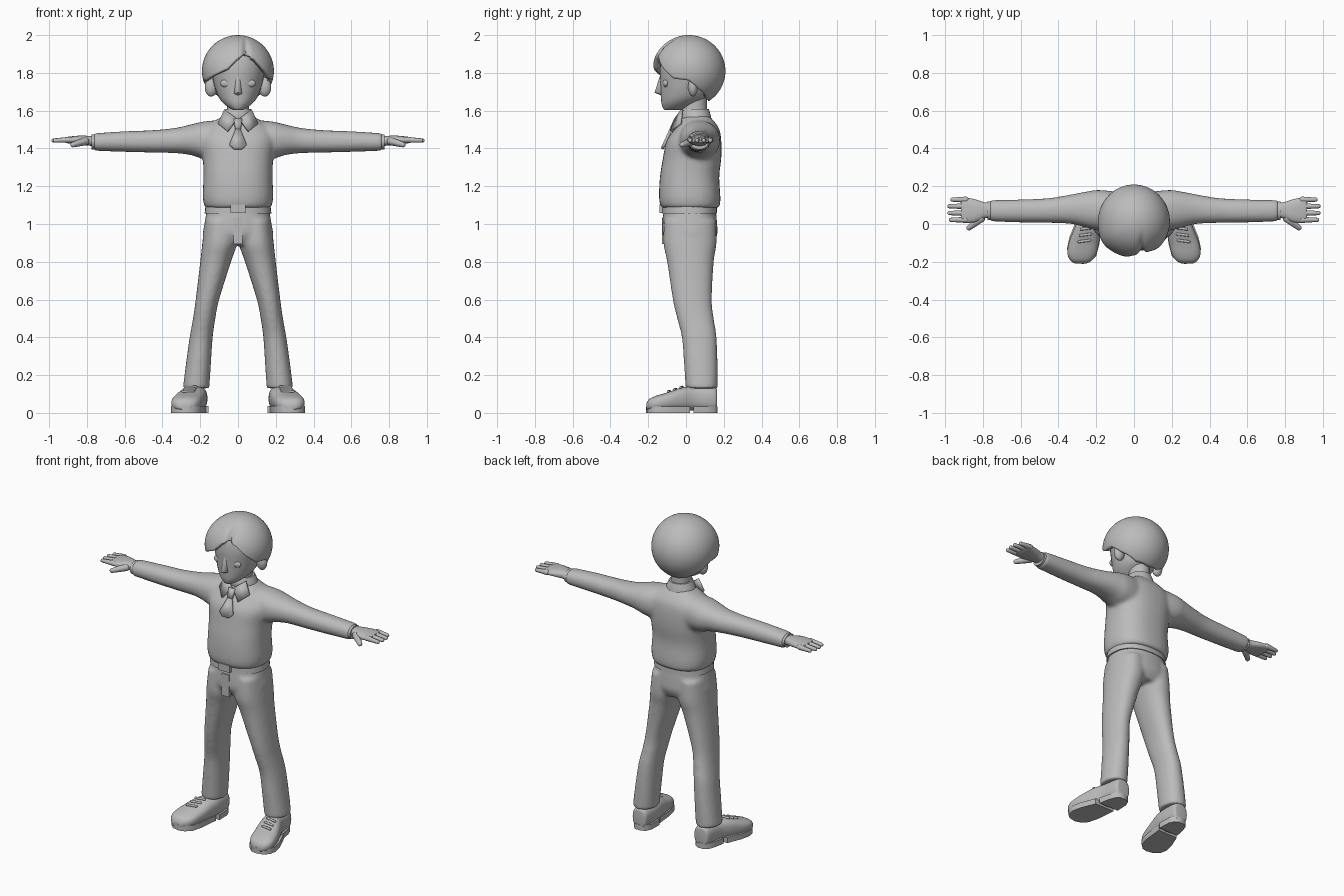
import bpy, bmesh, math
from mathutils import Vector, Matrix

if "Cube" in bpy.data.objects:
    bpy.data.objects.remove(bpy.data.objects["Cube"])

grey = bpy.data.materials.new("plain grey")
grey.diffuse_color = (0.5, 0.5, 0.5, 1)
grey.use_nodes = True
grey.node_tree.nodes["Principled BSDF"].inputs["Base Color"].default_value = grey.diffuse_color


def finish(name, bm, mirror=False, voxel=0, solid=0, offset=0, angle=40):
    """Turn a bmesh into a smooth-shaded object with its modifiers."""
    bmesh.ops.recalc_face_normals(bm, faces=bm.faces)
    me = bpy.data.meshes.new(name)
    bm.to_mesh(me)
    bm.free()
    me.shade_smooth()
    me.set_sharp_from_angle(angle=math.radians(angle))
    me.materials.append(grey)
    ob = bpy.data.objects.new(name, me)
    bpy.context.collection.objects.link(ob)
    if solid:
        m = ob.modifiers.new("Thickness", 'SOLIDIFY')
        m.thickness, m.offset = solid, offset
    if voxel:
        m = ob.modifiers.new("Blend", 'REMESH')
        m.mode, m.voxel_size, m.use_smooth_shade = 'VOXEL', voxel, True
        s = ob.modifiers.new("Soften", 'SMOOTH')
        s.factor, s.iterations = 0.5, 6
    if mirror:
        ob.modifiers.new("Mirror", 'MIRROR').use_mirror_merge = False
    return ob


def loft(bm, axis, rings, sign=1, power=2.0, n=32, sub=4):
    """Rings are (position on axis, lo, hi, lo, hi); splined between."""
    dense = []
    for i in range(len(rings) - 1):
        p = [rings[max(0, min(len(rings) - 1, i + k))] for k in (-1, 0, 1, 2)]
        for s in range(sub):
            t = s / sub
            dense.append([0.5 * (2*b + (c-a)*t + (2*a-5*b+4*c-d)*t*t + (3*b-a-3*c+d)*t**3)
                          for a, b, c, d in zip(*p)])
    dense.append(rings[-1])
    loops = []
    for t, a0, a1, b0, b1 in dense:
        loop = []
        for k in range(n):
            ang = 2 * math.pi * k / n
            c, s = math.cos(ang), math.sin(ang)
            u = (a0+a1)/2 + (a1-a0)/2 * math.copysign(abs(c)**(2/power), c)
            v = (b0+b1)/2 + (b1-b0)/2 * math.copysign(abs(s)**(2/power), s)
            x, y, z = {'z': (u, v, t), 'x': (t, u, v), 'y': (u, t, v)}[axis]
            loop.append(bm.verts.new((x * sign, y, z)))
        loops.append(loop)
    for l0, l1 in zip(loops, loops[1:]):
        for k in range(n):
            bm.faces.new((l0[k], l0[(k+1) % n], l1[(k+1) % n], l1[k]))
    bm.faces.new(loops[0])
    bm.faces.new(loops[-1])


def blob(bm, centre, radii):
    bmesh.ops.create_uvsphere(bm, u_segments=24, v_segments=14, radius=1,
                              matrix=Matrix.Translation(centre) @ Matrix.Diagonal((*radii, 1)))


def hull(bm, points):
    vs = [bm.verts.new(p) for p in points]
    bmesh.ops.convex_hull(bm, input=vs)


def capsule(bm, p, q, r0, r1):
    pts = []
    for c, r in ((p, r0), (q, r1)):
        for i in range(1, 8):
            for j in range(12):
                a, b = math.pi * i / 8, math.pi * j / 6
                pts.append(Vector(c) + r * Vector((math.cos(a), math.sin(a)*math.cos(b), math.sin(a)*math.sin(b))))
    hull(bm, pts)


def box(bm, centre, size):
    bmesh.ops.create_cube(bm, size=1, matrix=Matrix.Translation(centre) @ Matrix.Diagonal((*size, 1)))


# Sweater: torso and sleeves blended together
bm = bmesh.new()
loft(bm, 'z', [(1.085, -.168, .168, -.125, .168), (1.10, -.18, .18, -.137, .18), (1.15, -.187, .187, -.143, .182),
               (1.25, -.183, .183, -.138, .176), (1.35, -.187, .187, -.122, .187), (1.44, -.2, .2, -.103, .187),
               (1.50, -.18, .18, -.064, .177), (1.54, -.13, .13, -.038, .152), (1.575, -.075, .075, -.01, .12)], power=2.4)
for side in (1, -1):
    loft(bm, 'x', [(.05, -.03, .165, 1.33, 1.555), (.18, -.035, .18, 1.345, 1.543), (.25, -.02, .172, 1.365, 1.527),
                   (.33, 0, .157, 1.375, 1.509), (.45, .006, .137, 1.378, 1.497), (.6, .008, .13, 1.382, 1.491),
                   (.74, .013, .127, 1.387, 1.482), (.765, .016, .124, 1.388, 1.48)], side, 2.2)
finish("sweater", bm, voxel=.011)

# Trousers: hips and legs blended together
bm = bmesh.new()
loft(bm, 'z', [(1.11, -.16, .16, -.115, .155), (1.0, -.178, .178, -.125, .165), (.94, -.186, .186, -.122, .165),
               (.89, -.16, .16, -.09, .14)], power=2.3)
for side in (1, -1):
    loft(bm, 'z', [(1.02, .01, .175, -.115, .158), (.9, .005, .189, -.12, .162), (.8, .037, .2, -.1, .147),
                   (.6, .1, .224, -.07, .137), (.5, .12, .238, -.047, .147), (.4, .134, .256, -.022, .162),
                   (.25, .144, .277, -.01, .167), (.13, .152, .292, -.002, .167)], side, 2.2)
finish("trousers", bm, voxel=.011)

# Belt, buckle and fly
bm = bmesh.new()
loft(bm, 'z', [(1.055, -.177, .177, -.127, .165), (1.1, -.172, .172, -.125, .163)], power=2.3)
finish("belt", bm)
bm = bmesh.new()
box(bm, (0, -.13, 1.08), (.08, .022, .045))
finish("buckle", bm)
bm = bmesh.new()
box(bm, (0, -.118, .965), (.05, .02, .14))
finish("fly", bm)

# Shirt collar band, collar wings and cuffs
bm = bmesh.new()
loft(bm, 'z', [(1.53, -.098, .098, -.02, .137), (1.57, -.086, .086, -.03, .132), (1.61, -.068, .068, -.02, .12)])
finish("collar_band", bm)
bm = bmesh.new()
bm.faces.new([bm.verts.new(p) for p in ((.006, -.055, 1.557), (.07, -.02, 1.605), (.105, -.03, 1.53), (.055, -.078, 1.49))])
finish("collar_wing", bm, mirror=True, solid=.014)
bm = bmesh.new()
loft(bm, 'x', [(.74, .02, .12, 1.395, 1.475), (.775, .02, .12, 1.395, 1.475)])
finish("cuff", bm, mirror=True)

# Tie
bm = bmesh.new()
for outline in (((-.022, 1.555), (.022, 1.555), (.015, 1.5), (-.015, 1.5)),
                ((-.013, 1.5), (.013, 1.5), (.045, 1.42), (.02, 1.397), (-.02, 1.397), (-.045, 1.42))):
    bm.faces.new([bm.verts.new((x, -.08 - (1.5 - z) * .45, z)) for x, z in outline])
finish("tie", bm, solid=.016)

# Hand with four fingers and a thumb
bm = bmesh.new()
loft(bm, 'x', [(.75, .032, .113, 1.41, 1.467), (.79, .03, .115, 1.415, 1.467), (.84, .01, .13, 1.42, 1.468),
               (.9, .006, .142, 1.427, 1.462), (.915, .012, .138, 1.432, 1.457)], power=2.4)
for y, tip in ((.022, .97), (.058, .977), (.094, .977), (.129, .962)):
    capsule(bm, (.89, y, 1.446), (tip, y, 1.442), .016, .011)
capsule(bm, (.81, .03, 1.438), (.873, -.02, 1.42), .022, .014)
finish("hand", bm, mirror=True)

# Shoe upper, sole, heel and laces
bm = bmesh.new()
loft(bm, 'y', [(.165, .185, .25, .03, .115), (.15, .168, .268, .012, .135), (.05, .162, .285, .012, .14),
               (-.02, .17, .315, .012, .135), (-.1, .185, .345, .012, .108), (-.16, .2, .352, .012, .09),
               (-.195, .225, .335, .013, .073), (-.21, .255, .31, .018, .05)], power=2.6)
finish("shoe", bm, mirror=True, angle=60)
for name, outline in (("sole", ((.17, .02), (.182, -.1), (.2, -.17), (.235, -.203), (.27, -.212), (.315, -.203),
                                (.347, -.175), (.355, -.13), (.342, -.07), (.305, .02))),
                      ("heel", ((.157, .04), (.16, .12), (.175, .153), (.2, .167), (.24, .167), (.263, .15),
                                (.278, .11), (.292, .04)))):
    bm = bmesh.new()
    hull(bm, [(x, y, z) for x, y in outline for z in (0, .035)])
    finish(name, bm, mirror=True)
bm = bmesh.new()
for i in range(3):
    y = -.02 - i * .033
    capsule(bm, (.222 + i * .006, y, .137 - i * .011), (.28 + i * .006, y - .008, .135 - i * .011), .007, .007)
finish("laces", bm, mirror=True)

# Neck, head, nose, eyes and ears
bm = bmesh.new()
loft(bm, 'z', [(1.54, -.065, .065, -.015, .11), (1.62, -.058, .058, -.02, .11), (1.70, -.06, .06, -.02, .11)])
finish("neck", bm)
bm = bmesh.new()
loft(bm, 'z', [(1.603, -.022, .022, -.11, -.04), (1.612, -.042, .042, -.121, 0), (1.64, -.078, .078, -.13, .06),
               (1.68, -.107, .107, -.133, .12), (1.75, -.13, .13, -.136, .15), (1.83, -.142, .142, -.138, .16),
               (1.9, -.12, .12, -.12, .14), (1.95, -.06, .06, -.06, .08)])
finish("head", bm)
bm = bmesh.new()
hull(bm, [(0, -.138, 1.785), (-.006, -.164, 1.702), (.006, -.164, 1.702), (0, -.166, 1.695), (-.022, -.13, 1.69),
          (.022, -.13, 1.69), (0, -.13, 1.68), (-.014, -.128, 1.77), (.014, -.128, 1.77)])
finish("nose", bm, angle=60)
bm = bmesh.new()
blob(bm, (.06, -.106, 1.745), (.034, .016, .022))
finish("eye", bm, mirror=True)
bm = bmesh.new()
blob(bm, (.142, .037, 1.725), (.034, .026, .05))
finish("ear", bm, mirror=True)

# Hair: a cap whose lower edge rises over the face, with a parting
EDGE = [(-180, 1.65), (-140, 1.66), (-110, 1.71), (-90, 1.76), (-60, 1.76), (-38, 1.79), (-18, 1.82), (-2, 1.875),
        (12, 1.90), (30, 1.875), (45, 1.825), (65, 1.77), (90, 1.76), (110, 1.71), (140, 1.66), (180, 1.65)]


def edge_height(a):
    for (a0, z0), (a1, z1) in zip(EDGE, EDGE[1:]):
        if a0 <= a <= a1:
            return z0 + (z1 - z0) * (a - a0) / (a1 - a0)


bm = bmesh.new()
N, M = 120, 28
top = bm.verts.new((0, .015, 2.0))
columns = []
for i in range(N):
    a = -180 + 360 * i / N
    low = math.acos((edge_height(a) - 1.81) / .19)
    ar = math.radians(a)
    col = []
    for j in range(1, M + 1):
        th = low * j / M
        r = .19 * math.sin(th) * (1 + .05 * math.exp(-((a + 55) / 22) ** 2))
        x, y = r * math.sin(ar), -r * math.cos(ar)
        if y < 0:
            dip = .13 * min(1, -y / .1) * math.exp(-((x - .042) / .014) ** 2)
            x, y = x, y * (1 - dip)
        col.append(bm.verts.new((x, y * 1.02 + .015, 1.81 + .19 * math.cos(th))))
    columns.append(col)
for i in range(N):
    c0, c1 = columns[i], columns[(i + 1) % N]
    bm.faces.new((top, c0[0], c1[0]))
    for j in range(M - 1):
        bm.faces.new((c0[j], c0[j+1], c1[j+1], c1[j]))
finish("hair", bm, solid=.028, offset=-1, angle=50)
